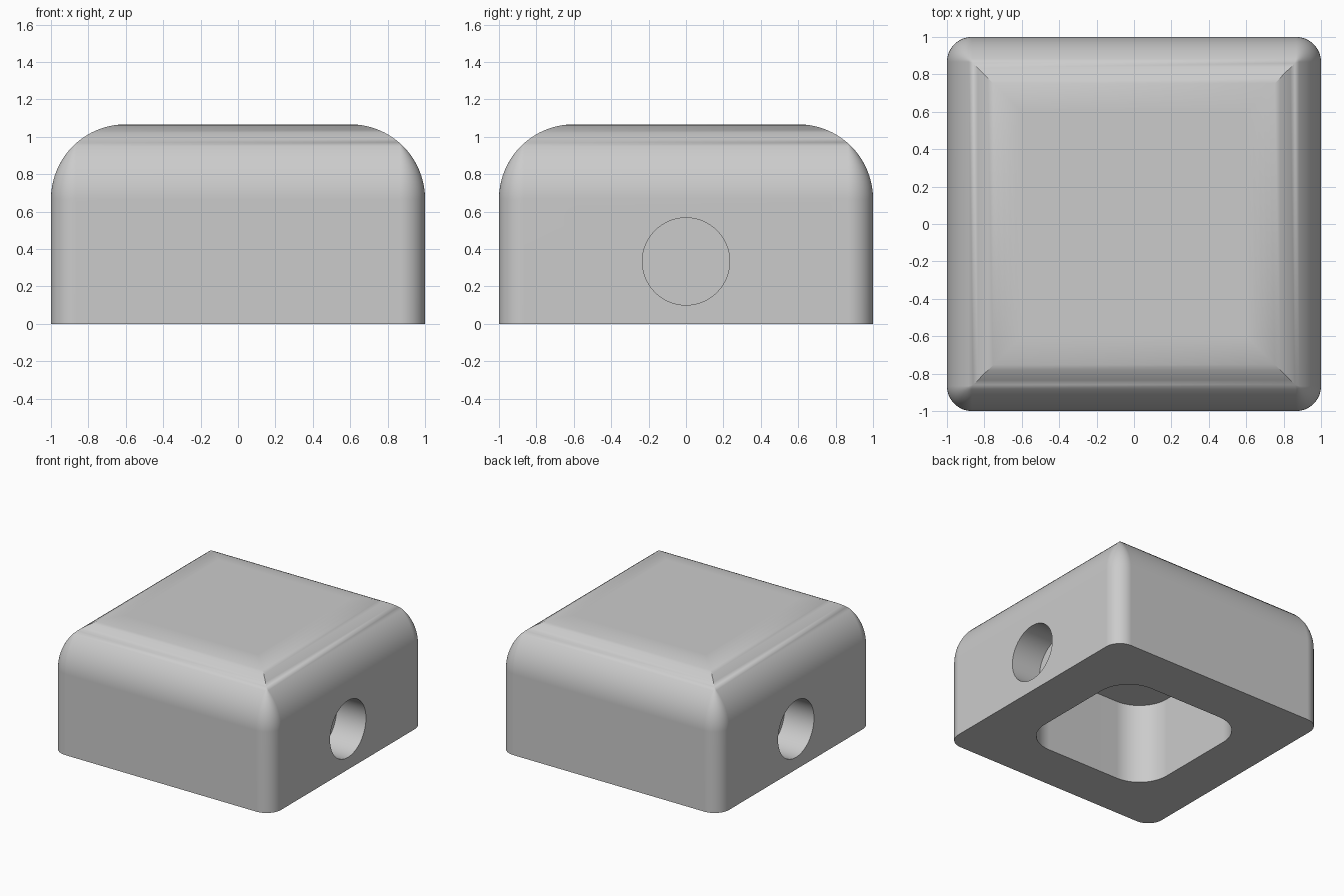
import bpy
import bmesh
from math import pi, sin, cos
from mathutils import Matrix, Vector

U = 1 / 15            # base module of the block
HEIGHT = 16 * U
FILLET = 6 * U        # large rounding around the top
CORNER = 2 * U        # rounding of the upright edges

if "Cube" in bpy.data.objects:
    bpy.data.objects.remove(bpy.data.objects["Cube"], do_unlink=True)

grey = bpy.data.materials.new("plain_grey")
grey.use_nodes = True
grey.diffuse_color = (0.6, 0.6, 0.6, 1)
grey.node_tree.nodes["Principled BSDF"].inputs["Base Color"].default_value = (0.6, 0.6, 0.6, 1)


def rounded_square(half, radius, z, steps=12):
    """Points of a square with rounded corners, counter-clockwise."""
    points = []
    for quarter in range(4):
        mid = pi / 4 + quarter * pi / 2
        centre = Vector((cos(mid), sin(mid), 0)) * (half - radius) * 2 ** 0.5
        for i in range(steps + 1):
            a = quarter * pi / 2 + i / steps * pi / 2
            points.append(centre + Vector((radius * cos(a), radius * sin(a), z)))
    return points


def finish(bm, name):
    bmesh.ops.remove_doubles(bm, verts=bm.verts, dist=1e-5)
    bmesh.ops.recalc_face_normals(bm, faces=bm.faces)
    mesh = bpy.data.meshes.new(name)
    bm.to_mesh(mesh)
    bm.free()
    mesh.materials.append(grey)
    obj = bpy.data.objects.new(name, mesh)
    bpy.context.collection.objects.link(obj)
    return obj


def loft(name, sections):
    """Solid skinned through stacked sections and capped at both ends."""
    bm = bmesh.new()
    rings = [[bm.verts.new(p) for p in s] for s in sections]
    for low, high in zip(rings, rings[1:]):
        for i in range(len(low)):
            j = (i + 1) % len(low)
            bm.faces.new((low[i], low[j], high[j], high[i]))
    bm.faces.new(rings[0][::-1])
    bm.faces.new(rings[-1])
    return finish(bm, name)


# Block: straight walls, then sections shrinking along the top fillet
sections = [rounded_square(1, CORNER, 0)]
STEPS = 20
for k in range(STEPS + 1):
    a = k / STEPS * pi / 2
    inset = FILLET * (1 - cos(a))
    sections.append(rounded_square(1 - inset, max(CORNER - inset, 0),
                                   HEIGHT - FILLET + FILLET * sin(a)))
block = loft("rounded_block", sections)

# Cutter for the pocket in the underside
cutters = [loft("pocket_cutter", [rounded_square(9 * U, 4 * U, z) for z in (-0.2, 10 * U)])]

# Cutters for the blind round holes in both sides
for side, label in ((1, "left"), (-1, "right")):
    bm = bmesh.new()
    bmesh.ops.create_cone(bm, cap_ends=True, segments=64, radius1=3.5 * U,
                          radius2=3.5 * U, depth=8 * U,
                          matrix=Matrix.Translation((side, 0, 5 * U)) @ Matrix.Rotation(pi / 2, 4, 'Y'))
    cutters.append(finish(bm, label + "_hole_cutter"))

bpy.ops.object.select_all(action='DESELECT')
bpy.context.view_layer.objects.active = block
block.select_set(True)
for cutter in cutters:
    cutter.hide_render = True
    mod = block.modifiers.new("cut", 'BOOLEAN')
    mod.operation = 'DIFFERENCE'
    mod.solver = 'EXACT'
    mod.object = cutter
    bpy.ops.object.modifier_apply(modifier=mod.name)
for cutter in cutters:
    bpy.data.objects.remove(cutter, do_unlink=True)

# Smooth roundings, crisp rims, flat large faces
bpy.ops.object.shade_smooth_by_angle(angle=pi / 6)
weighted = block.modifiers.new("flat_faces", 'WEIGHTED_NORMAL')
weighted.keep_sharp = True
